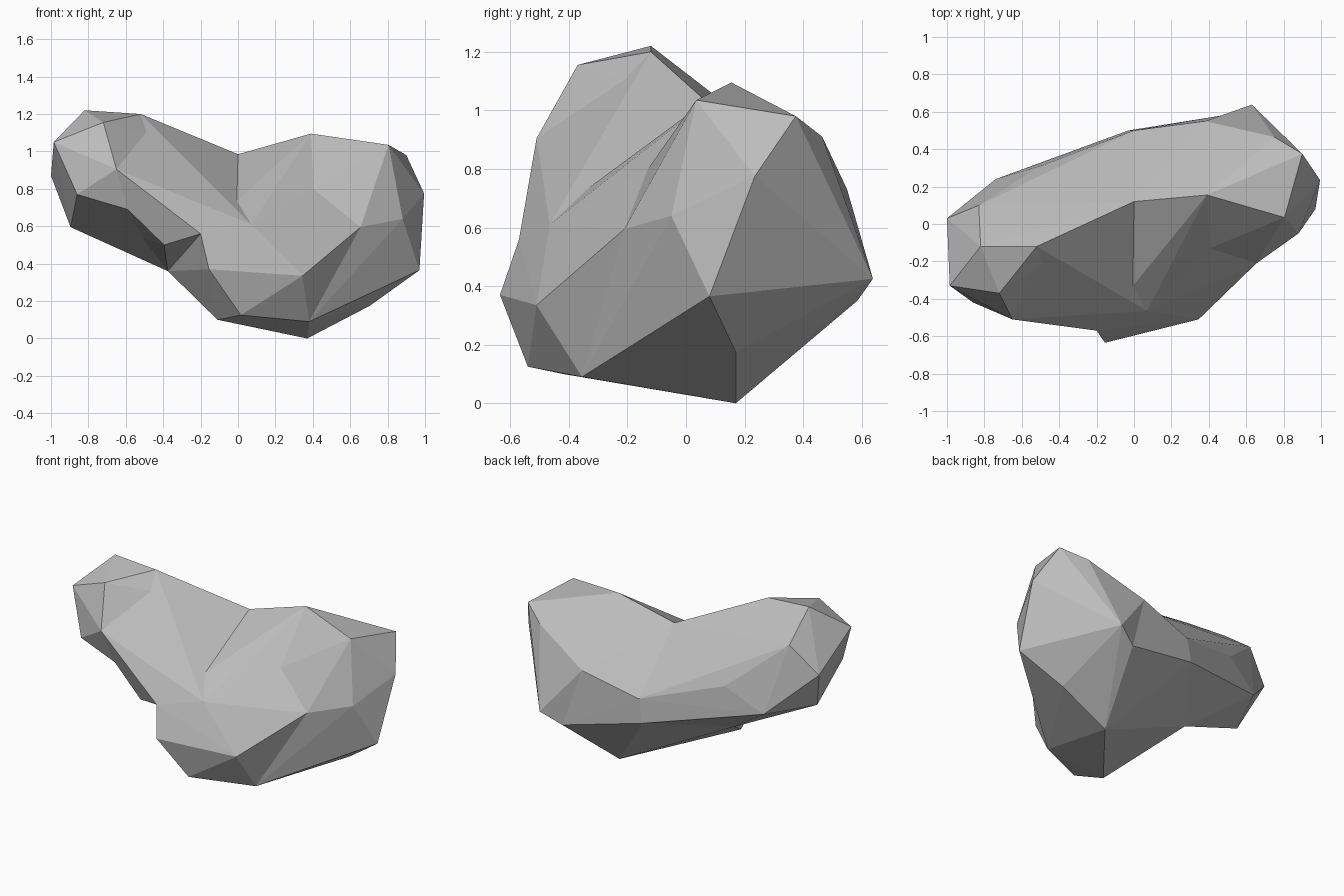
import bpy
import bmesh

# Remove the default cube only
cube = bpy.data.objects.get("Cube")
if cube:
    bpy.data.objects.remove(cube, do_unlink=True)

# Single grey stone material
stone = bpy.data.materials.new("grey stone")
stone.use_nodes = True
grey = (0.5, 0.5, 0.5, 1)
stone.diffuse_color = grey
stone.node_tree.nodes["Principled BSDF"].inputs["Base Color"].default_value = grey

# Corners of the raised knob
knob_corners = dict(
    peak=(-.82, -.12, 1.22), crest=(-.52, -.12, 1.2), brow=(-.72, -.37, 1.155),
    snout=(-.985, -.33, 1.05), nape=(-.83, .1, 1.05), ear=(-1, .03, .87),
    cheek=(-.65, -.51, .905), jaw=(-.86, -.42, .77), chin=(-.895, -.1, .595),
    heel=(-.74, .24, .62), shoulder=(-.5, .31, .77), throat=(-.59, -.45, .69))

# Corners of the waist and the belly
belly_corners = dict(
    saddle=(0, .12, .985), chest=(.07, -.465, .61), rib=(-.2, -.57, .56),
    notch=(-.395, -.46, .5), arch=(-.375, .03, .36), hip=(-.31, .37, .6),
    spine=(0, .5, .625), tail=(-.03, .5, .47), belly=(-.155, -.635, .37),
    lip=(.345, -.51, .335), toe=(.015, -.54, .125), sole=(-.11, -.42, .1),
    foot=(.38, -.355, .09), base=(.37, .17, 0))

# Corners of the broad end
broad_corners = dict(
    ridge=(.39, .155, 1.095), dip=(.405, -.13, .8), horn=(.805, .035, 1.035),
    corner=(.9, .375, .98), edge=(.995, .235, .775), flank=(.88, -.05, .64),
    front=(.655, -.21, .595), side=(.97, .08, .365), under=(.705, .17, .175),
    rear=(.75, .465, .91), back=(.38, .55, .73), rump=(.63, .638, .425),
    keel=(.5, .585, .35))

corners = {**knob_corners, **belly_corners, **broad_corners}


def convex_lump(name, words):
    """Wrap the named corners in a faceted convex lump."""
    bm = bmesh.new()
    for word in words.split():
        bm.verts.new(corners[word])
    hull = bmesh.ops.convex_hull(bm, input=bm.verts[:])
    loose = {v for v in hull["geom_interior"] + hull["geom_unused"]
             if isinstance(v, bmesh.types.BMVert)}
    bmesh.ops.delete(bm, geom=list(loose), context="VERTS")
    bmesh.ops.recalc_face_normals(bm, faces=bm.faces[:])
    mesh = bpy.data.meshes.new(name)
    bm.to_mesh(mesh)
    bm.free()
    mesh.materials.append(stone)
    obj = bpy.data.objects.new(name, mesh)
    bpy.context.collection.objects.link(obj)
    return obj


# Neighbouring lumps share corners, so creases form where they meet
rock = convex_lump("rock", """saddle ridge dip chest rib belly lip front foot toe
    sole base arch tail spine back keel hip""")
lumps = [
    convex_lump("broad_end", """ridge horn corner edge side flank front dip rear
        back rump keel under base foot"""),
    convex_lump("neck", """crest cheek throat notch rib chest saddle shoulder hip
        spine tail arch nape heel"""),
    convex_lump("knob", """peak crest brow snout nape ear cheek jaw chin heel
        shoulder throat arch saddle hip"""),
]

# Fuse the lumps into one stone
for lump in lumps:
    union = rock.modifiers.new("fuse " + lump.name, "BOOLEAN")
    union.operation = "UNION"
    union.solver = "EXACT"
    union.object = lump
bpy.context.view_layer.update()
fused = bpy.data.meshes.new_from_object(
    rock.evaluated_get(bpy.context.evaluated_depsgraph_get()))
rock.modifiers.clear()
rock.data = fused
for lump in lumps:
    bpy.data.objects.remove(lump, do_unlink=True)

# Flat facets in one colour
fused.materials.clear()
fused.materials.append(stone)
for face in fused.polygons:
    face.use_smooth = False
    face.material_index = 0
